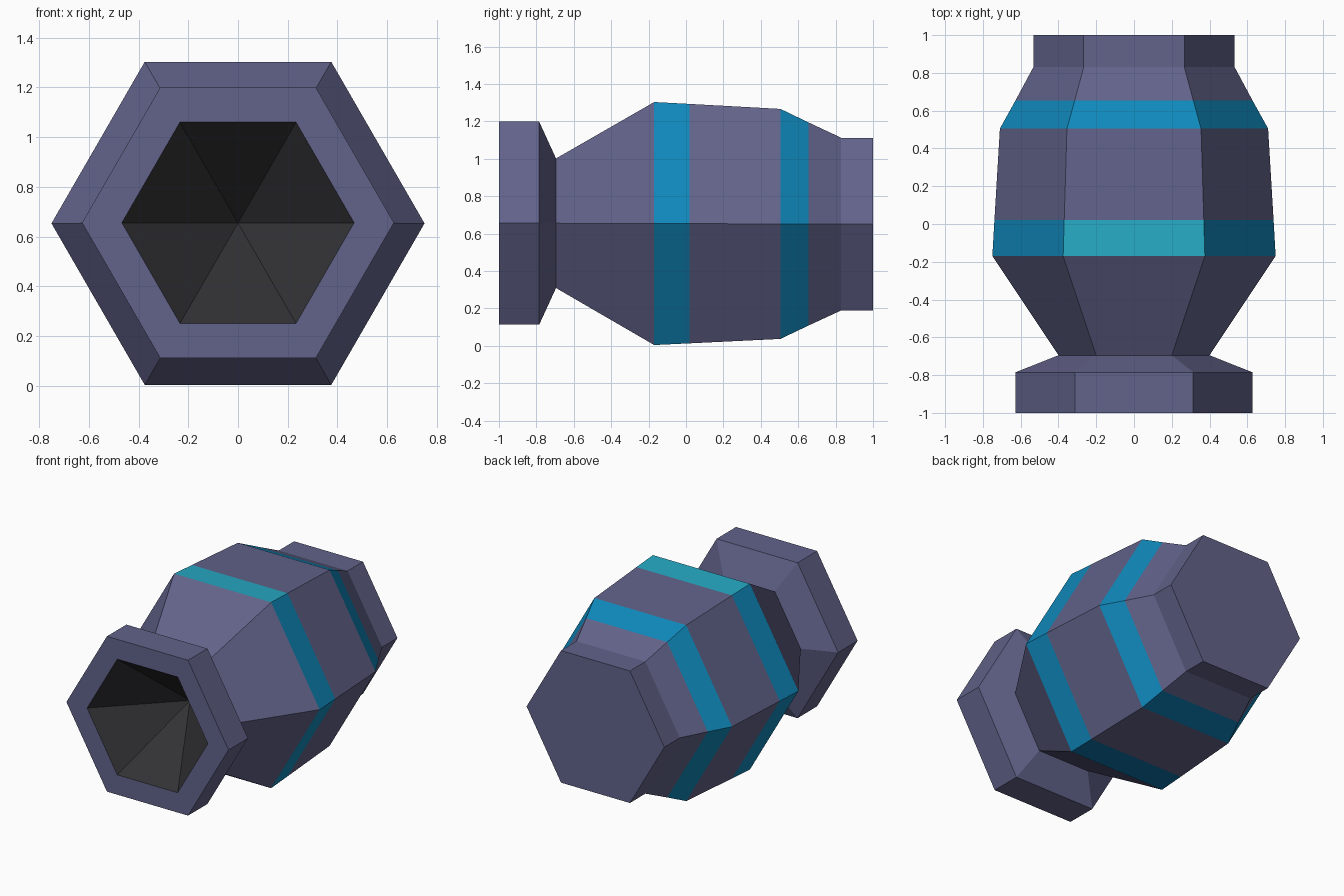
import bpy, bmesh, math

if "Cube" in bpy.data.objects:
    bpy.data.objects.remove(bpy.data.objects["Cube"])

SIDES = 6


def material(name, rgb):
    m = bpy.data.materials.new(name)
    m.diffuse_color = (*rgb, 1)
    m.use_nodes = True
    m.node_tree.nodes["Principled BSDF"].inputs["Base Color"].default_value = m.diffuse_color
    return m


SLATE = material("slate_purple", (0.122, 0.125, 0.255))
BLUE = material("bright_blue", (0.005, 0.25, 0.50))
TEAL = material("light_teal", (0.02, 0.40, 0.55))
NAVY = material("deep_blue", (0.003, 0.16, 0.38))
BLACK = material("bore_black", (0.032, 0.032, 0.036))


def centre_z(y):
    # the axis dips very slightly toward the back
    return 0.653 - 0.003 * y


def hex_loft(name, profile, mats, rule=lambda segment, side: 0):
    """Six-sided turned part along y; profile is a list of (y, radius)."""
    bm = bmesh.new()
    rings = []
    for y, r in profile:
        n = SIDES if r > 0 else 1
        rings.append([bm.verts.new((r * math.cos(i * math.tau / SIDES), y,
                                    centre_z(y) + r * math.sin(i * math.tau / SIDES)))
                      for i in range(n)])
    for s, (a, b) in enumerate(zip(rings, rings[1:])):
        for i in range(SIDES):
            j = i + 1
            loop = [a[i % len(a)], b[i % len(b)], b[j % len(b)], a[j % len(a)]]
            f = bm.faces.new(list(dict.fromkeys(loop)))
            f.material_index = rule(s, i)
    # merge the triangles of a flat end cap into one face
    if profile[-1][1] == 0:
        bmesh.ops.dissolve_limit(bm, angle_limit=0.01, verts=bm.verts[:],
                                 edges=[e for e in bm.edges if rings[-1][0] in e.verts])
    mesh = bpy.data.meshes.new(name)
    bm.to_mesh(mesh)
    bm.free()
    for m in mats:
        mesh.materials.append(m)
    ob = bpy.data.objects.new(name, mesh)
    bpy.context.collection.objects.link(ob)
    return ob


# dark conical bore in the front opening
hex_loft("bore", [(-0.53, 0), (-1.0, 0.467)], [BLACK])

# front collar: flat rim, outer wall and slope down to the neck
hex_loft("front_collar", [(-1.0, 0.467), (-1.0, 0.627), (-0.785, 0.627),
                          (-0.695, 0.40)], [SLATE])


# main body with two painted bands (profile segments 1 and 3)
def band_rule(segment, side):
    if segment not in (1, 3):
        return 0
    if side == 4:                        # underside
        return 3
    return 2 if (segment, side) == (1, 1) else 1


hex_loft("body", [(-0.695, 0.40), (-0.17, 0.75), (0.02, 0.739), (0.505, 0.71),
                  (0.655, 0.627), (0.83, 0.533)],
         [SLATE, BLUE, TEAL, NAVY], band_rule)

# back cap
hex_loft("back_cap", [(0.83, 0.533), (1.0, 0.533), (1.0, 0)], [SLATE])
